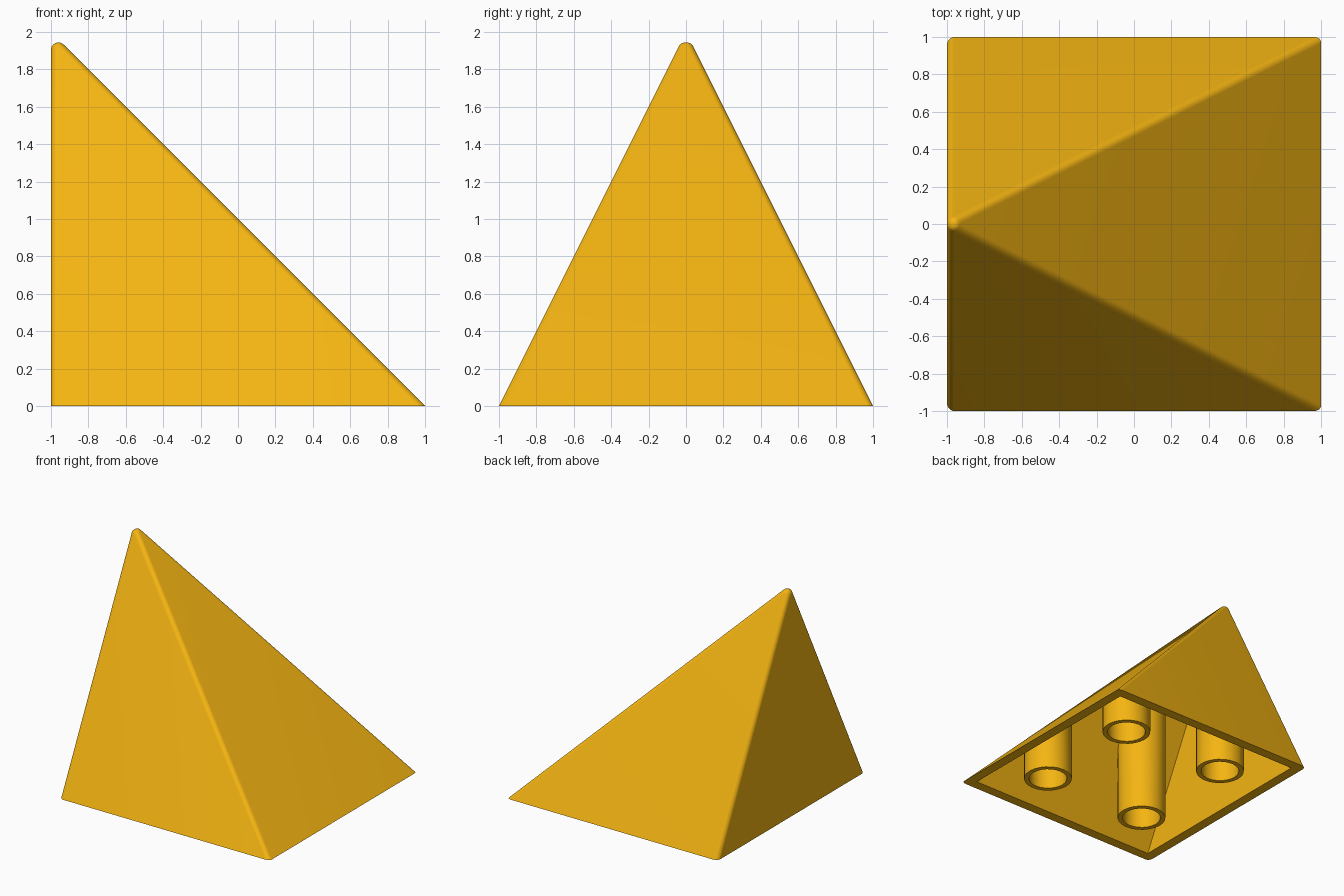
import bpy, bmesh, math
from mathutils import Vector

if "Cube" in bpy.data.objects:
    bpy.data.objects.remove(bpy.data.objects["Cube"])

R = 0.04      # edge rounding
T = 0.087     # wall thickness measured along the base
yellow = bpy.data.materials.new("yellow")
yellow.diffuse_color = (0.91, 0.46, 0.006, 1)
yellow.use_nodes = True
yellow.node_tree.nodes["Principled BSDF"].inputs["Base Color"].default_value = yellow.diffuse_color


def make(name, bm):
    bmesh.ops.recalc_face_normals(bm, faces=bm.faces)
    me = bpy.data.meshes.new(name)
    bm.to_mesh(me)
    bm.free()
    ob = bpy.data.objects.new(name, me)
    bpy.context.collection.objects.link(ob)
    me.materials.append(yellow)
    return ob


def activate(ob):
    bpy.ops.object.select_all(action='DESELECT')
    ob.select_set(True)
    bpy.context.view_layer.objects.active = ob


def corners(z, left, right_gap, side_gap):
    # cross-section corners of the slanted pyramid at height z
    x = 1 - right_gap - z
    y = (2 - side_gap - z) / 2
    return [Vector((a, b, z)) for a in (left, x) for b in (-y, y)]


def hull(points):
    bm = bmesh.new()
    bmesh.ops.convex_hull(bm, input=[bm.verts.new(p) for p in points])
    bmesh.ops.delete(bm, geom=[v for v in bm.verts if not v.link_faces], context='VERTS')
    return bm


# Rounded outer shell: hull of spheres in the inset pyramid, trimmed at the ground
g2, g5 = R * math.sqrt(2), R * math.sqrt(5)
centres = corners(2 - R - g2, -1 + R, g2, g5)[:2] + corners(-0.3, -1 + R, g2, g5)
ball = bmesh.new()
bmesh.ops.create_uvsphere(ball, u_segments=32, v_segments=16, radius=R)
offsets = [v.co.copy() for v in ball.verts]
ball.free()
bm = hull([c + o for c in centres for o in offsets])
bmesh.ops.bisect_plane(bm, geom=bm.verts[:] + bm.edges[:] + bm.faces[:],
                       plane_co=(0, 0, 0), plane_no=(0, 0, 1), clear_inner=True)
bmesh.ops.holes_fill(bm, edges=[e for e in bm.edges if e.is_boundary], sides=0)
shell = make("pyramid_shell", bm)

# Cavity, cut out of the shell from below
cutter = make("cavity_cutter", hull(corners(-0.1, -1 + T, T, 2 * T)
                                    + [Vector((-1 + T, 0, 2 - 2 * T))]))
cutter.hide_render = True
mod = shell.modifiers.new("cavity", 'BOOLEAN')
mod.operation, mod.solver, mod.object = 'DIFFERENCE', 'EXACT', cutter
activate(shell)
bpy.ops.object.modifier_apply(modifier=mod.name)
bpy.data.objects.remove(cutter)
bpy.ops.object.shade_smooth_by_angle(angle=math.radians(30))


# Four hollow tubes reaching up to the sloped roof
def tube(name, cx, cy, sides=24, outer=0.196, inner=0.155):
    bm = bmesh.new()
    loops = []
    for r, top in ((inner, True), (inner, False), (outer, False), (outer, True)):
        loop = []
        for i in range(sides):
            a = 2 * math.pi * i / sides
            x, y = cx + r * math.cos(a), cy + r * math.sin(a)
            roof = min(1 - x - T, 2 - 2 * abs(y) - 2 * T) + 0.02
            loop.append(bm.verts.new((x, y, roof if top else 0)))
        loops.append(loop)
    for k in range(4):
        p, q = loops[k], loops[(k + 1) % 4]
        for i in range(sides):
            j = (i + 1) % sides
            bm.faces.new((p[i], p[j], q[j], q[i]))
    activate(make(name, bm))
    bpy.ops.object.shade_smooth_by_angle(angle=math.radians(30))


for nx, x in (("left", -0.5), ("right", 0.5)):
    for ny, y in (("front", -0.5), ("back", 0.5)):
        tube(f"tube_{ny}_{nx}", x, y)
